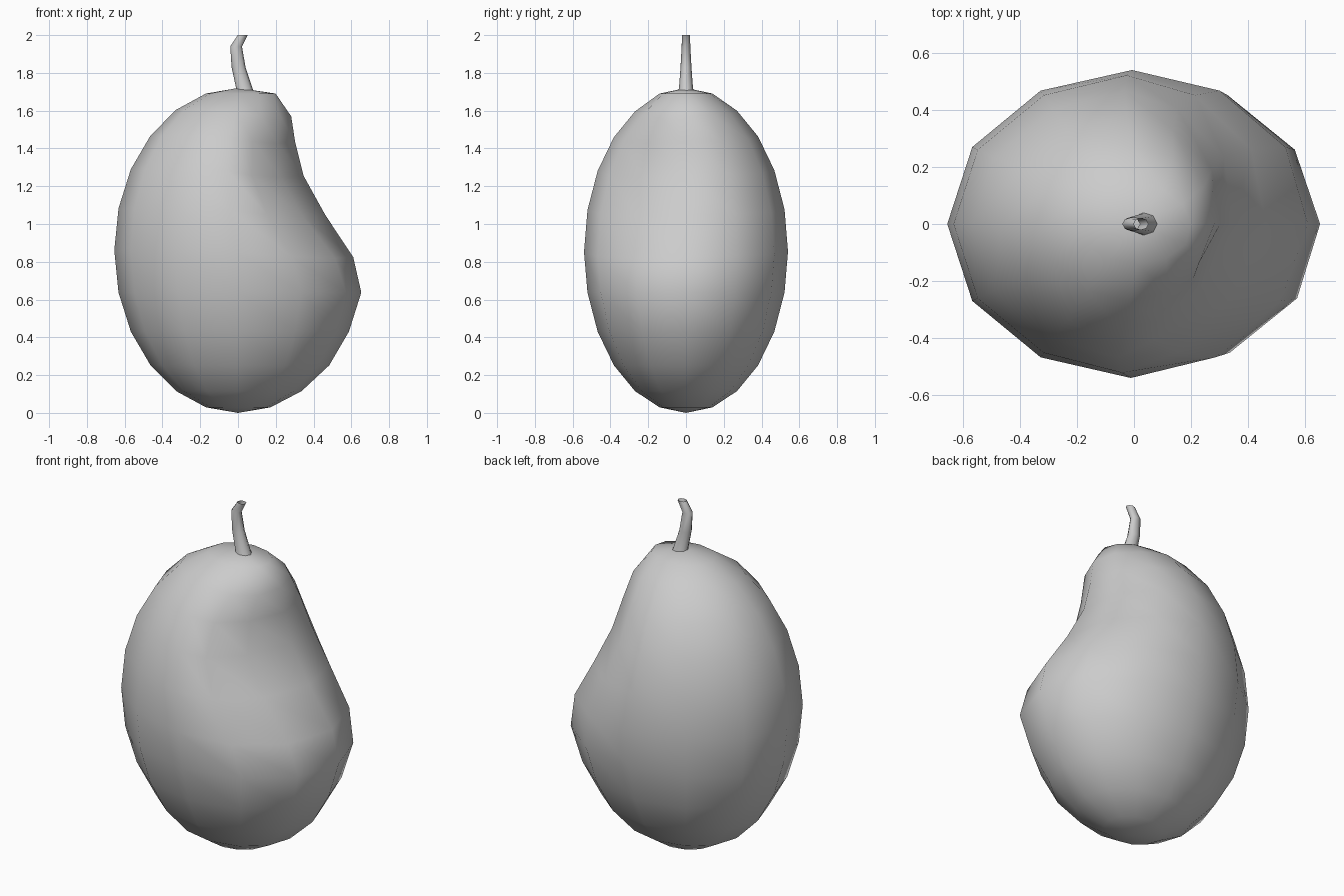
import bpy
import bmesh
import math

if "Cube" in bpy.data.objects:
    bpy.data.objects.remove(bpy.data.objects["Cube"], do_unlink=True)

grey = bpy.data.materials.new("plain grey")
grey.use_nodes = True
colour = (0.6, 0.6, 0.6, 1.0)
grey.diffuse_color = colour
grey.node_tree.nodes["Principled BSDF"].inputs["Base Color"].default_value = colour


def add_object(name, bm):
    bmesh.ops.recalc_face_normals(bm, faces=bm.faces)
    mesh = bpy.data.meshes.new(name)
    bm.to_mesh(mesh)
    bm.free()
    mesh.materials.append(grey)
    mesh.shade_smooth()
    obj = bpy.data.objects.new(name, mesh)
    bpy.context.collection.objects.link(obj)
    return obj


def interpolate(table, value):
    """Linear lookup in a list of (key, amount) pairs."""
    for (a, va), (b, vb) in zip(table, table[1:]):
        if a <= value <= b:
            return va + (vb - va) * (value - a) / (b - a)
    return 0.0


# Fruit body: a low ellipsoid with a hollow pressed into its left front side
HALF_X, HALF_Y, HALF_Z = 0.655, 0.54, 0.86
# inward push by height
push_by_height = [(0.0, 0), (0.25, -0.02), (0.64, -0.02), (0.86, 0.045),
                  (1.08, 0.17), (1.29, 0.22), (1.47, 0.16), (1.6, 0.05),
                  (1.69, -0.03), (1.72, 0)]
# share of the push by direction, in degrees around z
share_by_angle = [(-120, 0), (-90, 0.25), (-60, 0.95), (-30, 1.2), (0, 1),
                  (30, 0.8), (60, 0.6), (90, 0.15), (120, 0)]

body = bmesh.new()
bmesh.ops.create_uvsphere(body, u_segments=12, v_segments=12, radius=1)
for v in body.verts:
    angle = math.degrees(math.atan2(v.co.y, v.co.x))
    v.co = (v.co.x * HALF_X, v.co.y * HALF_Y, (v.co.z + 1) * HALF_Z)
    share = interpolate(share_by_angle, angle)
    push = interpolate(push_by_height, v.co.z) * share
    v.co.x -= push
    if 0.8 < v.co.z < 1.65:
        v.co.z -= 0.035 * share
add_object("fruit_body", body)

# Stem: a bent tapering tube, open at the cut end
# sections: centre x, height, half width in x, half width in y
sections = [(0.035, 1.69, 0.055, 0.045), (0.033, 1.72, 0.043, 0.037),
            (0.003, 1.83, 0.037, 0.029), (-0.01, 1.94, 0.031, 0.023),
            (0.025, 2.0, 0.026, 0.021)]
SIDES = 8
stem = bmesh.new()
rings = []
for x, z, rx, ry in sections:
    turns = [2 * math.pi * i / SIDES for i in range(SIDES)]
    rings.append([stem.verts.new((x + rx * math.cos(t), ry * math.sin(t), z))
                  for t in turns])
for low, high in zip(rings, rings[1:]):
    for i in range(SIDES):
        j = (i + 1) % SIDES
        stem.faces.new((low[i], low[j], high[j], high[i]))
add_object("stem", stem)
